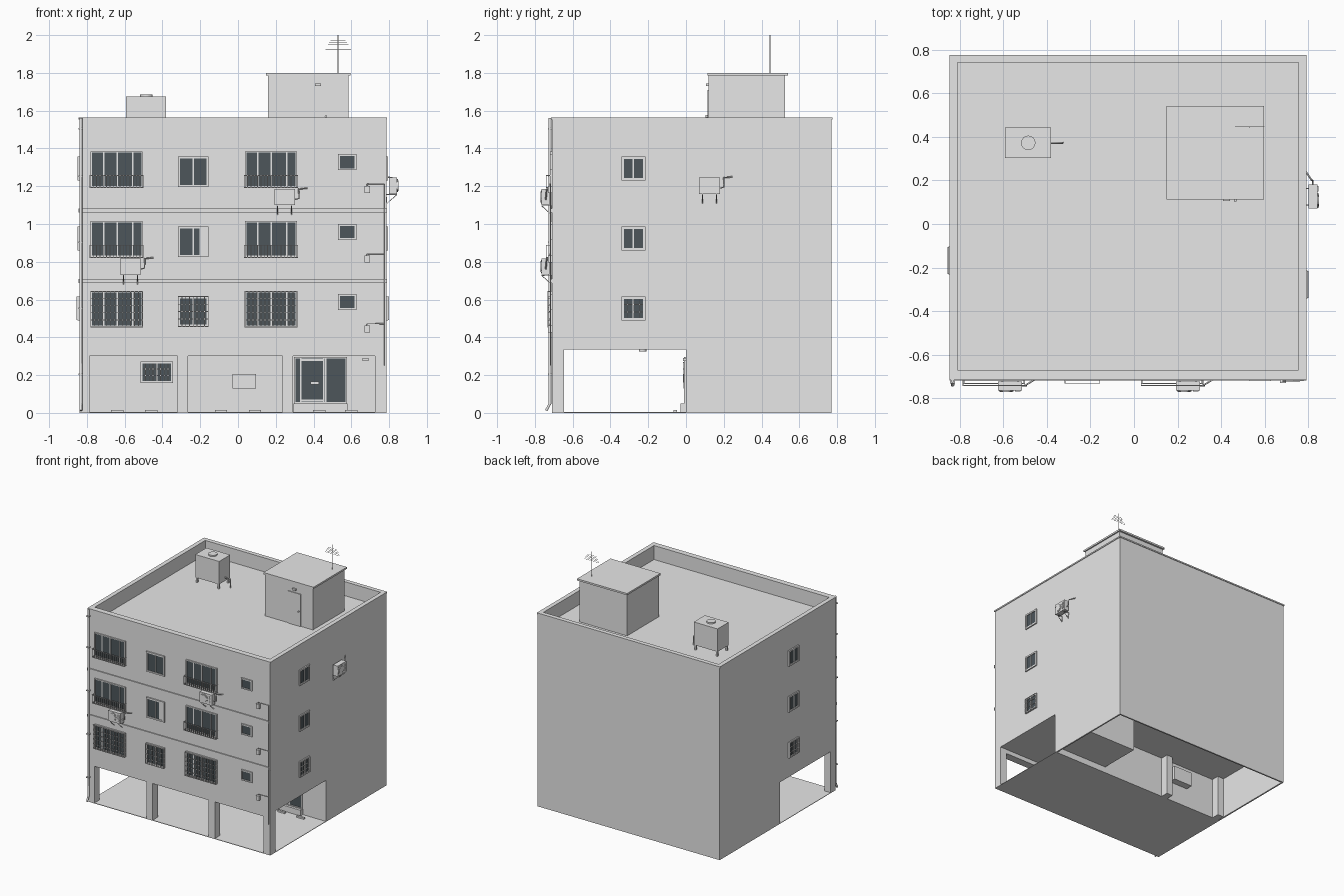
import bpy, bmesh, math
from mathutils import Matrix, Vector

if "Cube" in bpy.data.objects:
    bpy.data.objects.remove(bpy.data.objects["Cube"])


def material(name, rgb):
    m = bpy.data.materials.new(name)
    m.diffuse_color = (*rgb, 1)
    m.use_nodes = True
    m.node_tree.nodes["Principled BSDF"].inputs["Base Color"].default_value = m.diffuse_color
    return m


GREY = material("concrete_grey", (0.8, 0.8, 0.8))
GLASS = material("dark_glass", (0.075, 0.093, 0.105))
X0, X1, Y0, Y1, TOP, ROOF = -0.84, 0.785, -0.71, 0.77, 1.56, 1.45

# wall planes: local (along, outward, up) to world
SIDES = {
    "front": lambda u, d, z: (u, Y0 - d, z),
    "right": lambda u, d, z: (X1 + d, u, z),
    "left": lambda u, d, z: (X0 - d, u, z),
    "inner": lambda u, d, z: (u, -d, z),
    "hut": lambda u, d, z: (u, 0.12 - d, z),
    "world": lambda u, d, z: (u, d, z),
}


def finish(name, bm, mat):
    me = bpy.data.meshes.new(name)
    bm.to_mesh(me)
    bm.free()
    me.materials.append(mat)
    ob = bpy.data.objects.new(name, me)
    bpy.context.collection.objects.link(ob)
    return ob


def boxes(name, items, mat=GREY, side="world"):
    """One object from boxes given as (u0, u1, d0, d1, z0, z1)."""
    bm = bmesh.new()
    for u0, u1, d0, d1, z0, z1 in items:
        a, b = Vector(SIDES[side](u0, d0, z0)), Vector(SIDES[side](u1, d1, z1))
        size = [abs(b[i] - a[i]) for i in range(3)]
        bmesh.ops.create_cube(bm, size=1, matrix=Matrix.Translation((a + b) / 2) @ Matrix.Diagonal((*size, 1)))
    return finish(name, bm, mat)


def disc(name, centre, axis, r, depth, mat=GREY):
    bm = bmesh.new()
    rot = Vector((0, 0, 1)).rotation_difference(Vector(axis)).to_matrix().to_4x4()
    bmesh.ops.create_cone(bm, cap_ends=True, segments=24, radius1=r, radius2=r, depth=depth,
                          matrix=Matrix.Translation(centre) @ rot)
    return finish(name, bm, mat)


def pipe(name, pts, r, side="world"):
    cu = bpy.data.curves.new(name, "CURVE")
    cu.dimensions, cu.bevel_depth, cu.bevel_resolution, cu.use_fill_caps = "3D", r, 1, True
    sp = cu.splines.new("POLY")
    sp.points.add(len(pts) - 1)
    for p, co in zip(sp.points, pts):
        p.co = (*SIDES[side](*co), 1)
    cu.materials.append(GREY)
    ob = bpy.data.objects.new(name, cu)
    bpy.context.collection.objects.link(ob)


def window(name, side, u0, u1, z0, z1, f=0.012, splits=(), blank=None, depth=0.01):
    """Glass plate, surrounding frame and sash dividers."""
    boxes(name + "_glass", [(u0 + f, u1 - f, 0, 0.004, z0 + f, z1 - f)], GLASS, side)
    bars = [(u0, u0 + f, 0, depth, z0, z1), (u1 - f, u1, 0, depth, z0, z1),
            (u0 + f, u1 - f, 0, depth, z0, z0 + f), (u0 + f, u1 - f, 0, depth, z1 - f, z1)]
    bars += [(s - 0.004, s + 0.004, 0, 0.007, z0 + f, z1 - f) for s in splits]
    if blank:
        bars.append((*blank, 0, 0.006, z0 + f, z1 - f))
    boxes(name + "_frame", bars, GREY, side)


def bar_set(name, side, u0, u1, z0, z1, d, step, rows):
    """Vertical bars with horizontal rails, tied back to the wall."""
    t = 0.002
    n = round((u1 - u0) / step)
    items = [(u0 + (u1 - u0) * i / n - t, u0 + (u1 - u0) * i / n + t, d - t, d + t, z0, z1) for i in range(n + 1)]
    for k in range(rows):
        z = z0 + (z1 - z0) * k / (rows - 1)
        items.append((u0, u1, d - t, d + t, z - t, z + t))
        items += [(u - t, u + t, 0, d, z - t, z + t) for u in (u0, u1)]
    boxes(name, items, GREY, side)


def air_unit(name, side, u, z, gap):
    """Outdoor unit with fan ring, grille slats, brackets and hose."""
    d1 = gap + 0.042
    boxes(name + "_body", [(u, u + 0.11, gap, d1, z, z + 0.085)], GREY, side)
    base = Vector(SIDES[side](0, 0, 0))
    axis = Vector(SIDES[side](0, 1, 0)) - base
    c = SIDES[side](u + 0.038, d1 + 0.002, z + 0.043)
    disc(name + "_fan", c, axis, 0.034, 0.004)
    disc(name + "_fan_hub", Vector(c) + axis * 0.003, axis, 0.028, 0.004)
    boxes(name + "_slats", [(u + 0.078, u + 0.104, d1, d1 + 0.003, z + 0.015 + i * 0.012, z + 0.02 + i * 0.012)
                            for i in range(5)], GREY, side)
    for i, k in enumerate((0.018, 0.092)):
        pipe(f"{name}_bracket_{i}", [(u + k, d1, z - 0.004), (u + k, 0, z - 0.004), (u + k, 0.004, z - 0.05),
                                     (u + k, d1, z - 0.004)], 0.0025, side)
    pipe(name + "_hose", [(u + 0.11, gap + 0.02, z + 0.03), (u + 0.13, gap + 0.02, z + 0.035),
                          (u + 0.13, gap + 0.015, z + 0.085), (u + 0.175, 0, z + 0.09)], 0.004, side)


# main block, hollowed for roof terrace, open parking and rear ground floor
block = boxes("main_block", [(X0, X1, Y0, Y1, 0, TOP)])
cuts = {"roof_cutter": (-0.81, 0.755, -0.67, 0.74, ROOF, 2),
        "parking_cutter": (-2, 2, -2, 0, -1, 0.335),
        "rear_cutter": (X0 + 0.012, X1 - 0.012, 0.012, Y1 - 0.012, -1, 0.335)}
for name, b in cuts.items():
    cutter = boxes(name, [b])
    cutter.hide_render = True
    cutter.hide_set(True)
    mod = block.modifiers.new(name, "BOOLEAN")
    mod.object, mod.operation, mod.solver = cutter, "DIFFERENCE", "EXACT"

# parapet coping and floor bands
e = 0.005
boxes("parapet_coping", [(X0 - e, X1 + e, Y0 - e, -0.67, 1.552, 1.563), (X0 - e, X1 + e, 0.74, Y1 + e, 1.552, 1.563),
                         (X0 - e, -0.81, -0.67, 0.74, 1.552, 1.563), (0.755, X1 + e, -0.67, 0.74, 1.552, 1.563)])
boxes("floor_bands", [(X0 - e, X1 + e, 0, 0.008, z, z + 0.022) for z in (0.688, 1.06)], GREY, "front")

# parking level: floor, beam, columns, wheel stops, lamps
boxes("parking_floor", [(X0, X1, Y0, 0, 0, 0.004)])
boxes("front_beam", [(X0, X1, Y0, -0.645, 0.3, 0.336)])
cols = ((X0, -0.785), (-0.32, -0.265), (0.235, 0.29), (0.725, X1))
boxes("front_columns", [(a, b, Y0, -0.645, 0.004, 0.3) for a, b in cols])
boxes("rear_columns", [(a, b, 0, 0.075, 0, 0.335) for a, b in ((-0.825, -0.77), (-0.32, -0.265))])
boxes("wheel_stops", [(x - 0.033, x + 0.033, -0.065, -0.048, 0.004, 0.016) for x in (-0.64, -0.46, -0.09, 0.09, 0.43, 0.6)])
for i, x in enumerate((-0.55, 0, 0.5)):
    disc(f"ceiling_lamp_{i}", (x, -0.23, 0.331), (0, 0, 1), 0.02, 0.01)

# ground floor wall: window, meter panel, entrance
window("ground_window", "inner", -0.515, -0.345, 0.158, 0.272, 0.01, (-0.43,))
bar_set("ground_window_grille", "inner", -0.51, -0.35, 0.163, 0.267, 0.015, 0.02, 4)
boxes("ground_window_recess", [(-0.515, -0.345, 0.012, 0.07, 0.158, 0.272)])
boxes("meter_panel", [(-0.03, 0.095, 0, 0.012, 0.13, 0.205)], GREY, "inner")
boxes("stair_lobby", [(0.295, 0.72, 0.012, 0.35, 0.05, 0.335)])
window("entrance", "inner", 0.297, 0.577, 0.05, 0.297, 0.008, (0.332, 0.455, 0.464))
boxes("door_frame", [(0.335, 0.455, 0.004, 0.008, 0.275, 0.285), (0.335, 0.455, 0.004, 0.008, 0.06, 0.07),
                     (0.385, 0.43, 0.004, 0.012, 0.15, 0.166)], GREY, "inner")
boxes("entrance_step", [(0.295, 0.58, 0, 0.03, 0, 0.05)], GREY, "inner")
boxes("wall_lamp", [(0.66, 0.69, 0, 0.015, 0.275, 0.29)], GREY, "inner")

# upper floor windows and their guards
for n in range(3):
    h = 0.37 * n
    for tag, a in (("left", -0.78), ("middle", 0.037)):
        b = a + 0.275
        z0 = 0.455 + h
        window(f"wide_window_{tag}_{n}", "front", a, b, z0, z0 + 0.19, 0.007, (a + 0.068, a + 0.14, a + 0.222))
        if n == 0:
            bar_set(f"wide_grille_{tag}", "front", a, b, z0, z0 + 0.187, 0.022, 0.021, 6)
        else:
            bar_set(f"balcony_rail_{tag}_{n}", "front", a - 0.004, b + 0.004, z0 - 0.002, z0 + 0.062, 0.03, 0.018, 2)
    window(f"mid_window_{n}", "front", -0.318, -0.155, 0.455 + h, 0.618 + h, 0.012, (-0.237,),
           (-0.205, -0.167) if n == 1 else None)
    window(f"small_window_{n}", "front", 0.53, 0.627, 0.545 + h, 0.63 + h, 0.01)
    window(f"right_window_{n}", "right", -0.342, -0.214, 0.49 + h, 0.617 + h, 0.013, (-0.278,))
    window(f"left_window_{n}", "left", -0.232, -0.104, 0.49 + h, 0.617 + h, 0.013, (-0.168,))
    # gas meter with feed pipe
    boxes(f"gas_meter_{n}", [(0.67, 0.698, 0, 0.02, 0.425 + h, 0.462 + h)], GREY, "front")
    pipe(f"gas_branch_{n}", [(0.684, 0.01, 0.462 + h), (0.684, 0.01, 0.472 + h), (0.776, 0.008, 0.472 + h)], 0.003, "front")
bar_set("mid_grille", "front", -0.316, -0.157, 0.458, 0.615, 0.02, 0.02, 5)
bar_set("right_grille", "right", -0.338, -0.218, 0.494, 0.613, 0.012, 0.03, 4)
bar_set("left_grille", "left", -0.228, -0.108, 0.494, 0.613, 0.012, 0.03, 4)

# wall pipes
pipe("gas_riser", [(0.776, 0.008, 0.25), (0.776, 0.008, 1.212)], 0.003, "front")
pipe("drain_pipe", [(-0.832, 0.01, 1.56), (-0.832, 0.01, 0.05), (-0.832, 0.03, 0.012)], 0.008, "front")
boxes("drain_clips", [(-0.844, -0.82, 0, 0.021, z, z + 0.008) for z in (0.2, 0.55, 0.9, 1.25, 1.5)], GREY, "front")

# outdoor air units
air_unit("air_unit_upper", "front", 0.192, 1.1, 0.012)
air_unit("air_unit_lower", "front", -0.624, 0.732, 0.012)
air_unit("air_unit_side", "right", 0.07, 1.16, 0.015)

# rooftop stair hut with door
boxes("stair_hut", [(0.158, 0.585, 0.12, 0.525, ROOF, 1.788)])
boxes("stair_hut_roof", [(0.148, 0.595, 0.113, 0.54, 1.786, 1.8)])
boxes("hut_door", [(0.365, 0.48, 0, 0.006, ROOF, 1.71)], GREY, "hut")
boxes("hut_lamp", [(0.408, 0.44, 0, 0.014, 1.73, 1.744)], GREY, "hut")
disc("hut_door_knob", (0.465, 0.112, 1.57), (0, 1, 0), 0.006, 0.016)

# rooftop antenna
pipe("antenna_mast", [(0.53, 0.445, 1.8), (0.53, 0.445, 2.0)], 0.003)
for i in range(5):
    w = 0.04 + 0.007 * i
    z = 1.97 - 0.011 * i
    pipe(f"antenna_bar_{i}", [(0.53 - w, 0.445, z), (0.53 + w, 0.445, z)], 0.0012)

# rooftop water tank
boxes("water_tank", [(-0.592, -0.38, 0.302, 0.443, 1.49, 1.675)])
disc("tank_lid", (-0.485, 0.372, 1.679), (0, 0, 1), 0.033, 0.012)
boxes("tank_legs", [(x, x + 0.012, y, y + 0.012, ROOF, 1.49) for x in (-0.588, -0.396) for y in (0.306, 0.427)])
pipe("tank_pipe", [(-0.38, 0.372, 1.52), (-0.328, 0.372, 1.52), (-0.328, 0.372, ROOF)], 0.005)
